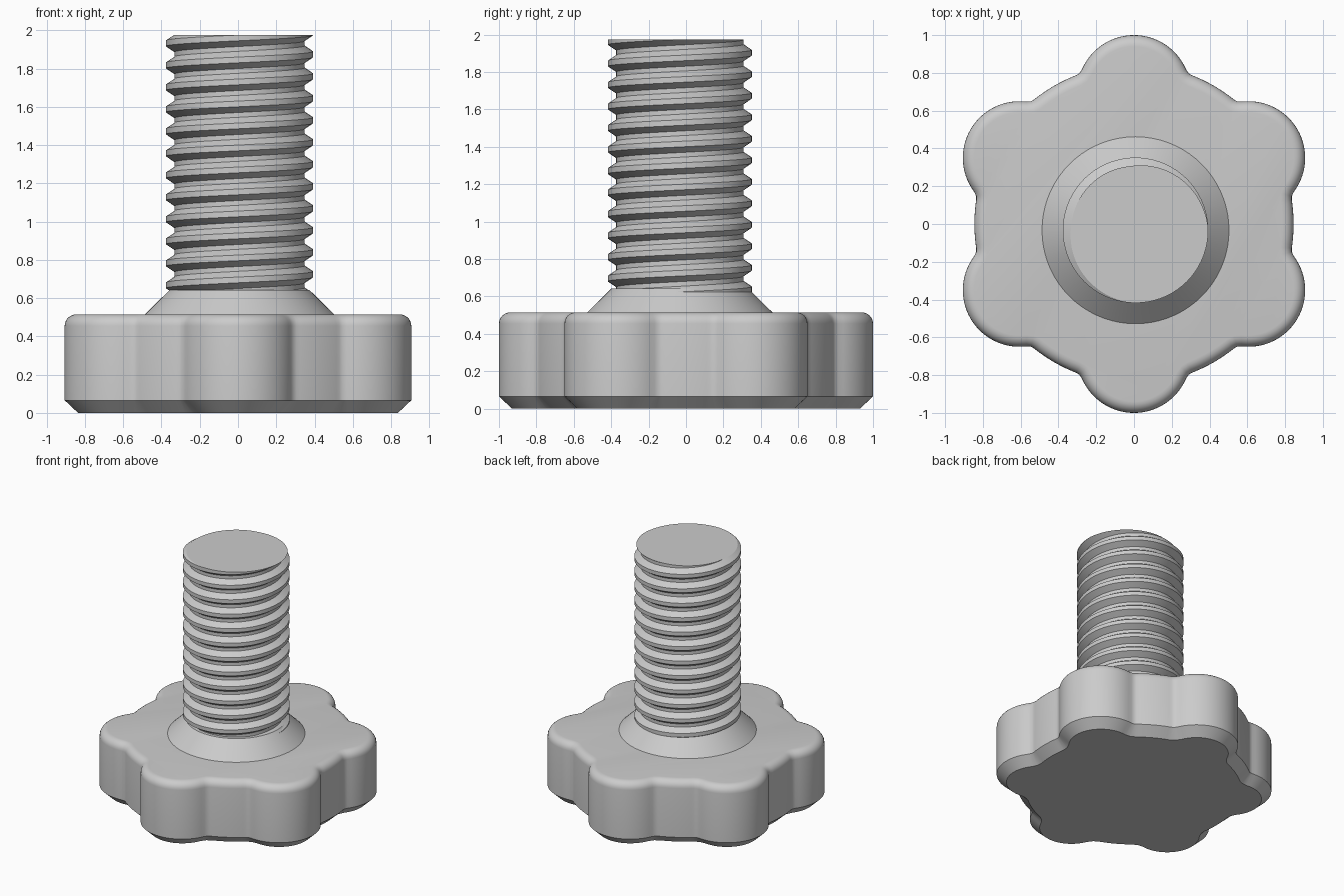
import bpy, bmesh, math
from mathutils import Vector

if "Cube" in bpy.data.objects:
    bpy.data.objects.remove(bpy.data.objects["Cube"], do_unlink=True)

GREY = (0.6, 0.6, 0.6, 1)
steel = bpy.data.materials.new("plain_grey")
steel.use_nodes = True
steel.diffuse_color = GREY
steel.node_tree.nodes["Principled BSDF"].inputs["Base Color"].default_value = GREY

AXIS = Vector((0.008, -0.033, 0))   # screw axis, slightly off the knob centre


def finish(bm, name, location=(0, 0, 0)):
    bmesh.ops.recalc_face_normals(bm, faces=bm.faces)
    mesh = bpy.data.meshes.new(name)
    bm.to_mesh(mesh)
    bm.free()
    mesh.materials.append(steel)
    obj = bpy.data.objects.new(name, mesh)
    obj.location = location
    bpy.context.collection.objects.link(obj)
    bpy.ops.object.select_all(action="DESELECT")
    obj.select_set(True)
    bpy.context.view_layer.objects.active = obj
    bpy.ops.object.shade_smooth_by_angle(angle=math.radians(30))
    return obj


def loft(rings):
    """Closed solid through a stack of equally long rings."""
    bm = bmesh.new()
    loops = [[bm.verts.new(p) for p in ring] for ring in rings]
    n = len(loops[0])
    for a, b in zip(loops, loops[1:]):
        for i in range(n):
            j = (i + 1) % n
            bm.faces.new((a[i], a[j], b[j], b[i]))
    bm.faces.new(loops[0][::-1])
    bm.faces.new(loops[-1])
    return bm


# Six-lobed knob: round body blended with a ring of lobes
BODY, LOBE_DIST, LOBE_R, BLEND = 0.845, 0.7, 0.3, 0.025
COUNT = 288


def outline(i):
    a = math.tau * i / COUNT
    phi = (a - math.pi / 2 + math.pi / 6) % (math.pi / 3) - math.pi / 6
    reach = max(0, LOBE_R ** 2 - (LOBE_DIST * math.sin(phi)) ** 2)
    lobe = LOBE_DIST * math.cos(phi) + math.sqrt(reach)
    h = max(BLEND - abs(lobe - BODY), 0) / BLEND
    r = max(lobe, BODY) + h * h * BLEND / 4
    return Vector((r * math.cos(a), r * math.sin(a), 0))


edge = [outline(i) for i in range(COUNT)]
inward = []
for i in range(COUNT):
    t = (edge[(i + 1) % COUNT] - edge[i - 1]).normalized()
    inward.append(Vector((-t.y, t.x, 0)))

TOP, FILLET = 0.515, 0.06
layers = [(0.07, 0), (0, 0.066)]            # bottom chamfer
for k in range(7):                          # rounded top edge
    a = math.pi / 2 * k / 6
    layers.append((FILLET * (1 - math.cos(a)), TOP - FILLET + FILLET * math.sin(a)))
finish(loft([[p + n * off + Vector((0, 0, z)) for p, n in zip(edge, inward)]
             for off, z in layers]), "lobed_knob")

# Conical neck
neck = [(0.495, TOP - 0.01), (0.495, TOP), (0.365, 0.643)]
finish(loft([[(r * math.cos(math.tau * i / 72), r * math.sin(math.tau * i / 72), z)
              for i in range(72)] for r, z in neck]), "neck_cone", AXIS)

# Threaded shaft: helical profile trimmed flat at both ends
PITCH, CREST, ROOT, SEGS, TURNS = 0.115, 0.385, 0.34, 72, 15
END, START = 1.975, 0.6
profile = [(CREST, -0.015), (CREST, 0.015), (ROOT, 0.045), (ROOT, 0.07)]
base = END + PITCH / 8 - PITCH * (TURNS - 2)   # crest height at angle zero

bm = bmesh.new()
columns = []
for j in range(SEGS):
    a = math.tau * j / SEGS
    columns.append([bm.verts.new((r * math.cos(a), r * math.sin(a),
                                  base + PITCH * (t + j / SEGS) + dz))
                    for t in range(TURNS) for r, dz in profile])
rows = len(columns[0])
for j in range(SEGS):
    nxt, shift = (columns[j + 1], 0) if j + 1 < SEGS else (columns[0], len(profile))
    for m in range(rows - 1 - shift):
        bm.faces.new((columns[j][m], nxt[m + shift], nxt[m + shift + 1], columns[j][m + 1]))
for z, up in ((END, 1), (START, -1)):
    bmesh.ops.bisect_plane(bm, geom=bm.verts[:] + bm.edges[:] + bm.faces[:],
                           plane_co=(0, 0, z), plane_no=(0, 0, up),
                           clear_outer=True, dist=1e-5)
    rim = [e for e in bm.edges if e.is_boundary
           and all(abs(v.co.z - z) < 1e-4 for v in e.verts)]
    bmesh.ops.holes_fill(bm, edges=rim, sides=0)
finish(bm, "threaded_shaft", AXIS)
